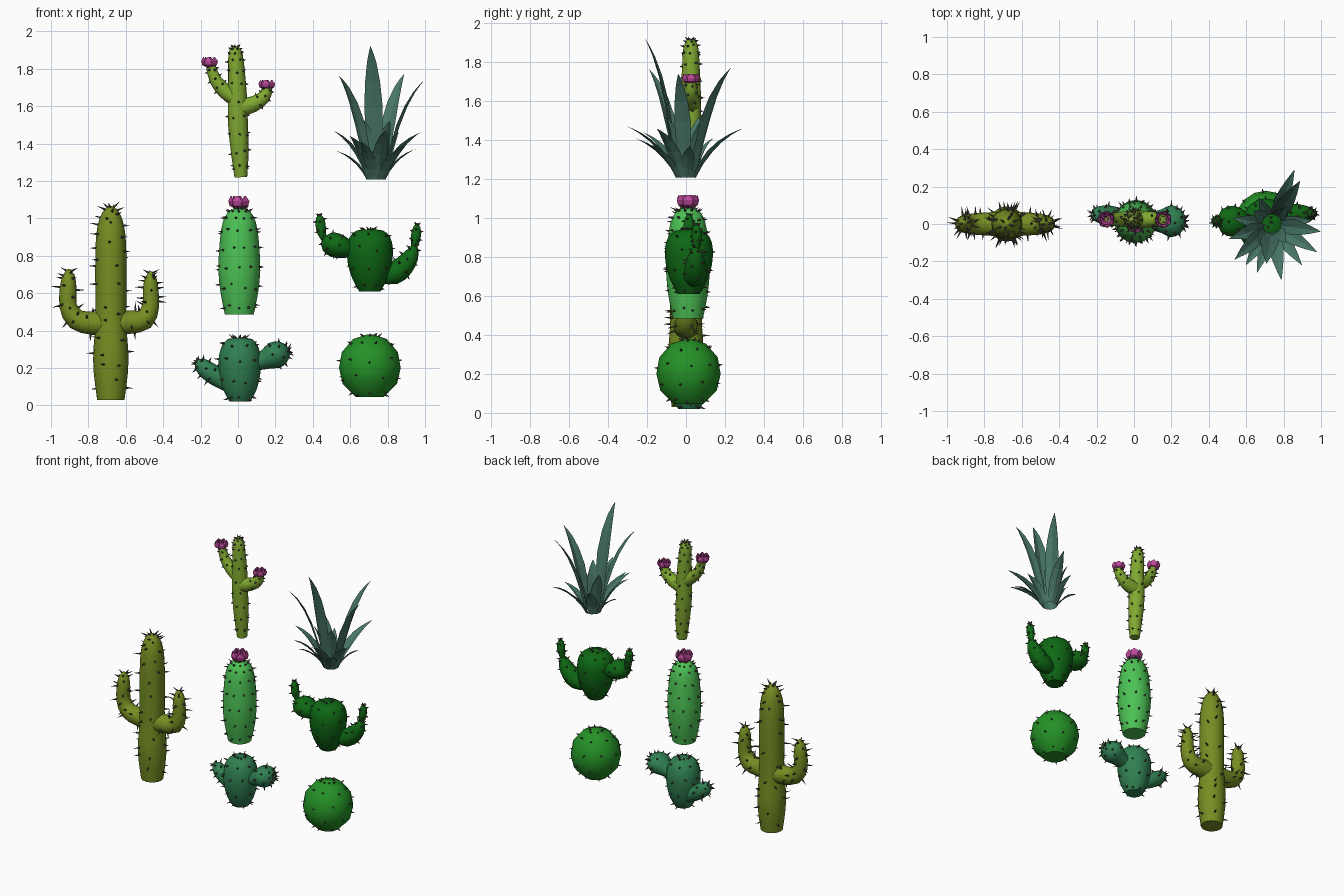
import bpy, bmesh, math, random
from mathutils import Vector

random.seed(4)


def material(name, rgb):
    m = bpy.data.materials.new(name)
    m.diffuse_color = [((c / 255 + 0.055) / 1.055) ** 2.4 for c in rgb] + [1]
    return m


OLIVE = material("olive green", (117, 142, 34))
LIME = material("lime green", (128, 168, 48))
BRIGHT = material("bright green", (76, 194, 84))
TEAL = material("teal green", (48, 128, 82))
DARK = material("dark green", (14, 104, 20))
GRASS = material("grass green", (36, 145, 38))
AGAVE = material("blue green leaf", (72, 118, 103))
PINK = material("pink petal", (196, 76, 160))
SPINE = material("dark spine", (84, 76, 70))


def make(name, bm, mat):
    bm.normal_update()
    me = bpy.data.meshes.new(name)
    bm.to_mesh(me)
    bm.free()
    me.materials.append(mat)
    ob = bpy.data.objects.new(name, me)
    bpy.context.collection.objects.link(ob)
    return ob


def frames(path, sub):
    """Catmull-Rom through (x, y, z, r) points -> list of (centre, r, n, b)."""
    p = [Vector(q) for q in path]
    p = [2 * p[0] - p[1]] + p + [2 * p[-1] - p[-2]]
    pts = []
    for i in range(1, len(p) - 2):
        for k in range(sub):
            t = k / sub
            a, b, c, d = p[i - 1:i + 3]
            pts.append(0.5 * (2 * b + (c - a) * t + (2 * a - 5 * b + 4 * c - d) * t * t
                              + (3 * b - a - 3 * c + d) * t ** 3))
    pts.append(p[-2])
    out = []
    for i, q in enumerate(pts):
        t = (pts[min(i + 1, len(pts) - 1)] - pts[max(i - 1, 0)]).to_3d().normalized()
        y = Vector((0, 1, 0))
        n = (y - y.dot(t) * t).normalized()
        out.append((q.to_3d(), max(q.w, 0.004), n, t.cross(n)))
    return out


def stem(name, path, mat, spines, sub=2, wide=1.0, seg=16, rows=6, cols=6,
         length=0.028, jitter=0.15, start=0.06):
    """Round stem along a path; adds its spines to the shared spine bmesh."""
    fr = frames(path, sub)
    bm = bmesh.new()
    rings = [[bm.verts.new(c + r * (math.cos(2 * math.pi * k / seg) * n * wide
                                    + math.sin(2 * math.pi * k / seg) * b))
              for k in range(seg)] for c, r, n, b in fr]
    for a, b in zip(rings, rings[1:]):
        for k in range(seg):
            j = (k + 1) % seg
            bm.faces.new((a[k], a[j], b[j], b[k])).smooth = True
    bm.faces.new(rings[0])
    bm.faces.new(rings[-1])
    bmesh.ops.recalc_face_normals(bm, faces=bm.faces)
    make(name, bm, mat)
    for i in range(rows):
        for k in range(cols):
            u = (start + (0.93 - start) * (i + random.uniform(-jitter, jitter)) / max(rows - 1, 1))
            f = min(max(u, 0.02), 0.97) * (len(fr) - 1)
            j = int(f)
            (c0, r0, n, b), (c1, r1, _, _) = fr[j], fr[j + 1]
            c, r = c0.lerp(c1, f - j), r0 + (r1 - r0) * (f - j)
            a = 2 * math.pi * (k + 0.5 * (i % 2) + random.uniform(-jitter, jitter)) / cols
            off = math.cos(a) * n * wide + math.sin(a) * b
            slope = (r0 - r1) / max((c1 - c0).length, 0.001)
            d = (off.normalized() + b.cross(n) * -0.6 * max(-1, min(slope, 1.5))).normalized()
            spike(spines, c + off * r * 0.97, d, length * random.uniform(0.8, 1.2))


def spike(bm, p, d, length):
    s = d.orthogonal().normalized()
    t = d.cross(s)
    w = 0.007
    ring = [bm.verts.new(p + w * (math.cos(a) * s + math.sin(a) * t))
            for a in [k * math.pi * 0.4 for k in range(5)]]
    tip = bm.verts.new(p + d * length)
    for k in range(5):
        bm.faces.new((ring[k], ring[(k + 1) % 5], tip))


def strip(bm, rows):
    """Skin rows of points into a leaf-like sheet."""
    vs = [[bm.verts.new(p) for p in row] for row in rows]
    for a, b in zip(vs, vs[1:]):
        for k in range(len(a) - 1):
            bm.faces.new((a[k], a[k + 1], b[k + 1], b[k]))


def flower(name, x, y, z, r, h):
    bm = bmesh.new()
    for count, s, turn in ((7, 1.0, 0), (6, 0.72, 0.4), (4, 0.4, 0.1)):
        for i in range(count):
            a = 2 * math.pi * i / count + turn
            rows = []
            for rad, up, half in ((0.2, 0, 0.12), (0.85, 0.3, 0.48), (1, 0.65, 0.5), (0.9, 1, 0.1)):
                rows.append([Vector((x, y, z + h * up)) + r * s * Vector((
                    rad * math.cos(a) - k * half * math.sin(a),
                    rad * math.sin(a) + k * half * math.cos(a), 0)) for k in (-1, 1)])
            strip(bm, rows)
    make(name, bm, PINK)


def upright(x, y, profile):
    return [(x, y, z, r) for z, r in profile]


# Tall branching cactus, left
sp = bmesh.new()
stem("tall_trunk", upright(-0.68, 0, [(0.03, 0.073), (0.18, 0.092), (0.3, 0.093), (0.43, 0.083),
     (0.6, 0.083), (0.8, 0.083), (0.92, 0.077), (1.0, 0.06), (1.05, 0.032), (1.065, 0.005)]),
     OLIVE, sp, rows=14, cols=4, length=0.045, jitter=0.35)
stem("tall_left_arm", [(-0.68, 0, 0.44, 0.068), (-0.78, 0, 0.44, 0.062), (-0.865, 0, 0.46, 0.056),
     (-0.908, 0, 0.53, 0.047), (-0.908, 0, 0.62, 0.045), (-0.905, 0, 0.69, 0.034), (-0.902, 0, 0.73, 0.006)],
     OLIVE, sp, rows=7, cols=4, length=0.045, jitter=0.35, start=0.2)
stem("tall_right_arm", [(-0.68, 0, 0.44, 0.068), (-0.58, 0, 0.445, 0.062), (-0.5, 0, 0.46, 0.056),
     (-0.467, 0, 0.53, 0.045), (-0.467, 0, 0.61, 0.042), (-0.467, 0, 0.68, 0.032), (-0.467, 0, 0.715, 0.006)],
     OLIVE, sp, rows=7, cols=4, length=0.045, jitter=0.35, start=0.2)
make("tall_spines", sp, SPINE)

# Slim flowering cactus, top middle
sp = bmesh.new()
stem("slim_trunk", [(0.015, 0.025, 1.22, 0.034), (0.01, 0.025, 1.35, 0.047), (0.0, 0.025, 1.5, 0.053),
     (-0.003, 0.025, 1.65, 0.051), (-0.008, 0.025, 1.78, 0.045), (-0.013, 0.025, 1.87, 0.039),
     (-0.015, 0.025, 1.91, 0.025), (-0.015, 0.025, 1.92, 0.005)], LIME, sp, rows=11, cols=6, length=0.018)
stem("slim_left_arm", [(-0.01, 0.025, 1.64, 0.045), (-0.07, 0.025, 1.68, 0.04), (-0.12, 0.025, 1.74, 0.033),
     (-0.145, 0.025, 1.81, 0.026)], LIME, sp, rows=3, cols=5, length=0.018, start=0.5)
stem("slim_right_arm", [(0.0, 0.025, 1.59, 0.05), (0.08, 0.025, 1.61, 0.043), (0.14, 0.025, 1.65, 0.035),
     (0.158, 0.025, 1.7, 0.026)], LIME, sp, rows=3, cols=5, length=0.018, start=0.5)
make("slim_spines", sp, SPINE)
flower("slim_left_flower", -0.15, 0.025, 1.802, 0.042, 0.06)
flower("slim_right_flower", 0.156, 0.025, 1.685, 0.042, 0.055)

# Column cactus with a flower, centre
sp = bmesh.new()
stem("column_body", upright(0.007, 0.01, [(0.485, 0.077), (0.6, 0.1), (0.72, 0.112), (0.83, 0.108),
     (0.94, 0.097), (1.01, 0.077), (1.045, 0.045), (1.055, 0.01)]), BRIGHT, sp, rows=8, cols=10, length=0.026)
make("column_spines", sp, SPINE)
flower("column_flower", 0.007, 0.01, 1.045, 0.053, 0.075)

# Squat cactus with two lobes, bottom middle
sp = bmesh.new()
stem("squat_body", upright(0.01, 0.015, [(0.02, 0.055), (0.08, 0.088), (0.16, 0.108), (0.24, 0.114),
     (0.31, 0.1), (0.355, 0.065), (0.36, 0.01)]), TEAL, sp, rows=5, cols=8)
stem("squat_left_lobe", [(-0.03, 0.04, 0.09, 0.03), (-0.1, 0.045, 0.142, 0.048), (-0.16, 0.05, 0.185, 0.05),
     (-0.205, 0.05, 0.222, 0.036), (-0.225, 0.05, 0.238, 0.006)], TEAL, sp, rows=4, cols=5, start=0.4)
stem("squat_right_lobe", [(0.09, 0.015, 0.225, 0.04), (0.145, 0.015, 0.245, 0.053), (0.195, 0.015, 0.268, 0.072),
     (0.24, 0.015, 0.283, 0.06), (0.268, 0.015, 0.291, 0.03), (0.275, 0.015, 0.293, 0.005)],
     TEAL, sp, wide=1.18, rows=4, cols=6, start=0.4)
make("squat_spines", sp, SPINE)

# Pad cactus with small buds, middle right
sp = bmesh.new()
stem("pad_body", upright(0.705, 0.015, [(0.61, 0.057), (0.68, 0.095), (0.76, 0.118), (0.84, 0.123),
     (0.9, 0.108), (0.935, 0.07), (0.942, 0.01)]), DARK, sp, rows=5, cols=7, length=0.022)
stem("pad_left_lobe", [(0.61, 0.015, 0.825, 0.035), (0.57, 0.015, 0.84, 0.056), (0.52, 0.015, 0.857, 0.066),
     (0.475, 0.015, 0.875, 0.052), (0.45, 0.015, 0.888, 0.01)], DARK, sp, wide=1.25, rows=3, cols=6,
     length=0.022, start=0.4)
stem("pad_left_bud", [(0.462, 0.015, 0.885, 0.014), (0.447, 0.015, 0.925, 0.024), (0.441, 0.015, 0.97, 0.027),
     (0.437, 0.015, 1.005, 0.019), (0.436, 0.015, 1.02, 0.004)], DARK, sp, rows=3, cols=5, length=0.018, start=0.3)
stem("pad_right_lobe", [(0.75, 0.04, 0.69, 0.035), (0.83, 0.045, 0.705, 0.06), (0.885, 0.05, 0.745, 0.056),
     (0.925, 0.05, 0.8, 0.042), (0.943, 0.05, 0.845, 0.02), (0.946, 0.05, 0.855, 0.005)], DARK, sp,
     rows=4, cols=5, length=0.022, start=0.35)
stem("pad_right_bud", [(0.94, 0.055, 0.84, 0.014), (0.948, 0.055, 0.88, 0.024), (0.953, 0.055, 0.92, 0.026),
     (0.956, 0.055, 0.955, 0.018), (0.957, 0.055, 0.97, 0.004)], DARK, sp, rows=3, cols=5, length=0.018, start=0.3)
make("pad_spines", sp, SPINE)

# Ball cactus, bottom right
sp = bmesh.new()
stem("ball_body", upright(0.705, 0.013, [(0.045, 0.075), (0.115, 0.145), (0.2, 0.165), (0.285, 0.15),
     (0.355, 0.09), (0.38, 0.015)]), GRASS, sp, sub=1, rows=5, cols=8, length=0.024)
make("ball_spines", sp, SPINE)

# Agave, top right: (tip offset x, y, height, half width) for each leaf
LEAVES = [(-0.03, -0.21, 0.71, 0.05), (-0.2, -0.19, 0.555, 0.04), (0.26, -0.04, 0.53, 0.043),
          (0.15, 0.23, 0.56, 0.045), (-0.07, -0.11, 0.32, 0.04), (0.07, -0.1, 0.31, 0.04),
          (0.08, 0.09, 0.3, 0.04), (-0.1, 0.07, 0.31, 0.04), (0.05, -0.3, 0.26, 0.04),
          (-0.23, -0.08, 0.26, 0.04), (0.24, -0.15, 0.25, 0.04), (0.12, 0.29, 0.25, 0.04),
          (-0.14, -0.22, 0.23, 0.038), (-0.21, 0.03, 0.15, 0.035), (0.21, 0.02, 0.16, 0.035),
          (0.16, -0.22, 0.18, 0.035), (-0.08, -0.26, 0.2, 0.035), (-0.07, 0.14, 0.2, 0.035)]
bm = bmesh.new()
for dx, dy, h, w in LEAVES:
    base = Vector((0.738, 0, 1.21))
    d = Vector((dx, dy, 0))
    out = d.normalized()
    side = Vector((-out.y, out.x, 0))
    p0, p2 = base + out * 0.045, base + d + Vector((0, 0, h))
    p1 = base + d * 0.42 + Vector((0, 0, h * 0.75))
    rows = []
    for t, k in ((0, 0.6), (0.2, 0.85), (0.42, 1), (0.62, 0.8), (0.8, 0.5), (0.92, 0.22), (1, 0.02)):
        c = p0 * (1 - t) ** 2 + p1 * 2 * t * (1 - t) + p2 * t * t
        tan = (p1 - p0) * (1 - t) + (p2 - p1) * t
        fold = side.cross(tan).normalized() * 0.3 * w * k
        if fold.dot(out) < 0:
            fold = -fold
        rows.append([c - side * w * k, c + fold, c + side * w * k])
    strip(bm, rows)
make("agave_leaves", bm, AGAVE)
